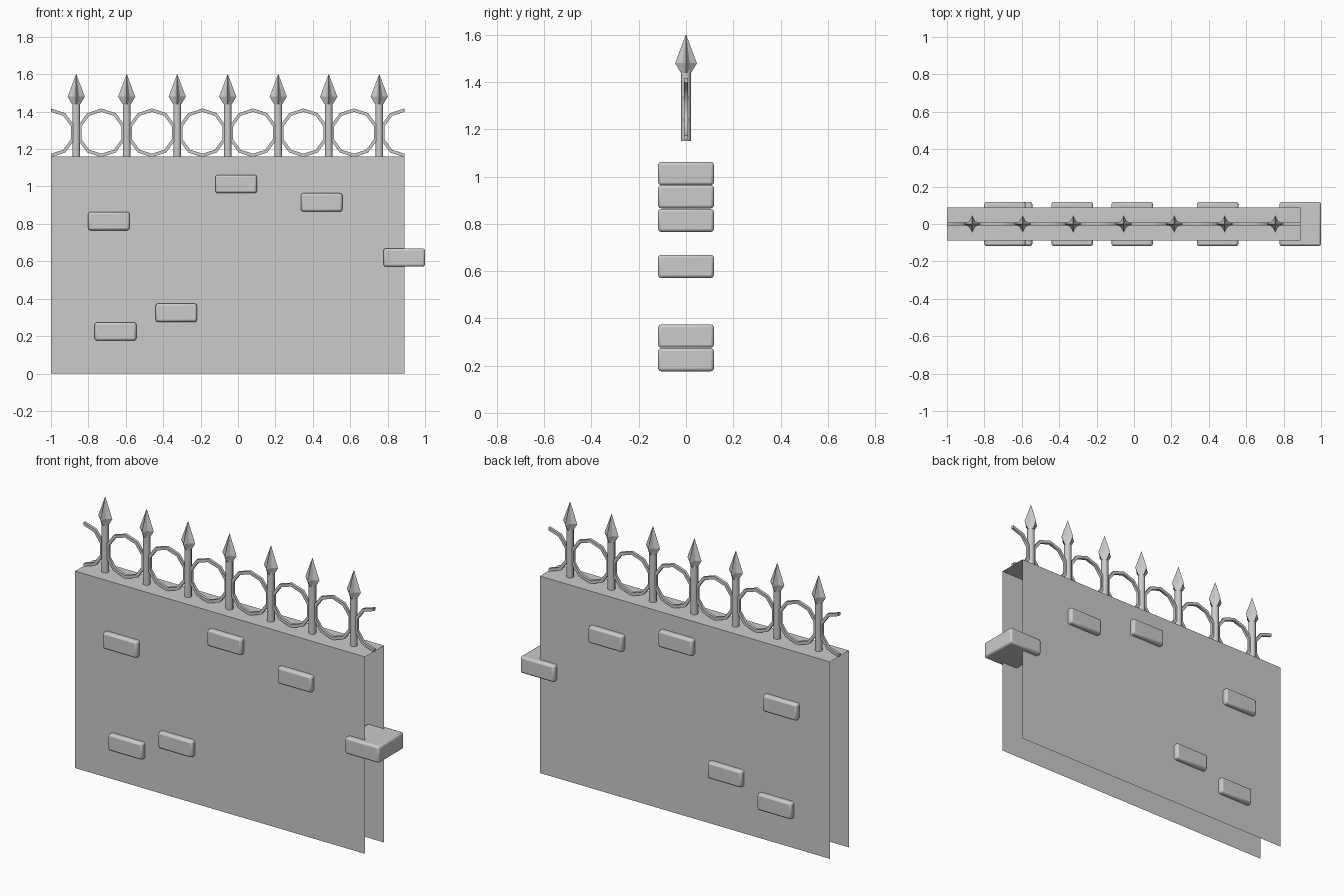
import bpy, bmesh, math

if "Cube" in bpy.data.objects:
    bpy.data.objects.remove(bpy.data.objects["Cube"])

LEFT, STEP, COUNT = -1.0, 0.27, 7
RIGHT = LEFT + STEP * COUNT
HALF_Y, TOP = 0.088, 1.16


def make(name, verts, faces, smooth=None):
    mesh = bpy.data.meshes.new(name)
    mesh.from_pydata(verts, [], faces)
    bm = bmesh.new()
    bm.from_mesh(mesh)
    bmesh.ops.recalc_face_normals(bm, faces=bm.faces)
    bm.to_mesh(mesh)
    bm.free()
    obj = bpy.data.objects.new(name, mesh)
    bpy.context.collection.objects.link(obj)
    if smooth:
        bpy.ops.object.select_all(action='DESELECT')
        obj.select_set(True)
        bpy.context.view_layer.objects.active = obj
        bpy.ops.object.shade_smooth_by_angle(angle=math.radians(smooth))
    return obj


def loft(rings, closed_ends=True):
    """Join equal-length point rings into a skin."""
    n = len(rings[0])
    verts = [p for r in rings for p in r]
    faces = [(i * n + j, i * n + (j + 1) % n, (i + 1) * n + (j + 1) % n, (i + 1) * n + j)
             for i in range(len(rings) - 1) for j in range(n)]
    if closed_ends:
        faces += [tuple(range(n)), tuple(range(len(verts) - n, len(verts)))]
    return verts, faces


# Wall: front, top and back sheets, open at ends and bottom
section = [(-HALF_Y, 0), (-HALF_Y, TOP), (HALF_Y, TOP), (HALF_Y, 0)]
wall_verts = [(x, y, z) for x in (LEFT, RIGHT) for y, z in section]
make("wall", wall_verts, [(i, i + 1, i + 5, i + 4) for i in range(3)])

# Bricks passing right through the wall
bricks = [(-0.69, 0.815), (-0.655, 0.225), (-0.33, 0.325),
          (-0.01, 1.013), (0.447, 0.915), (0.889, 0.62)]
for k, (x, z) in enumerate(bricks):
    bpy.ops.mesh.primitive_cube_add(size=1, location=(x, 0, z))
    brick = bpy.context.object
    brick.name = f"brick_{k + 1}"
    brick.scale = (0.222, 0.236, 0.098)
    bpy.ops.object.transform_apply(location=False, rotation=False, scale=True)
    bevel = brick.modifiers.new("bevel", 'BEVEL')
    bevel.width, bevel.segments = 0.012, 2
    bpy.ops.object.shade_smooth_by_angle(angle=math.radians(50))


def star(x, z, r_long, r_short):
    return [(x + r * math.cos(a), r * math.sin(a), z)
            for j in range(8)
            for a, r in [(j * math.pi / 4, r_short if j % 2 else r_long)]]


# Spiked railing posts: octagonal shaft, four-bladed spear head
for k in range(COUNT):
    x = LEFT + STEP * (k + 0.5)
    make(f"post_{k + 1}", *loft([star(x, 1.15, 0.021, 0.021), star(x, 1.46, 0.021, 0.021)]), smooth=50)
    head = [star(x, 1.44, 0.022, 0.02), star(x, 1.48, 0.046, 0.022), star(x, 1.6, 0.001, 0.001)]
    make(f"spear_head_{k + 1}", *loft(head))

# Ten-sided rings between the posts, half rings at both ends
CENTRE_Z, R_OUT, R_IN, T = 1.287, 0.13, 0.112, 0.008
for k in range(COUNT + 1):
    x = LEFT + STEP * k
    start, end = (0, 5) if k == 0 else (5, 10) if k == COUNT else (0, 10)
    arc = []
    for i in range(start, end + 1):
        s, c = math.sin(i * math.pi / 5), math.cos(i * math.pi / 5)
        arc.append([(x + r * s, y, CENTRE_Z + r * c)
                    for r, y in ((R_OUT, -T), (R_OUT, T), (R_IN, T), (R_IN, -T))])
    ring = make(f"ring_{k + 1}", *loft(arc, closed_ends=(end - start < 10)), smooth=40)
    if end - start == 10:
        bm = bmesh.new()
        bm.from_mesh(ring.data)
        bmesh.ops.remove_doubles(bm, verts=bm.verts, dist=1e-4)
        bm.to_mesh(ring.data)
        bm.free()
